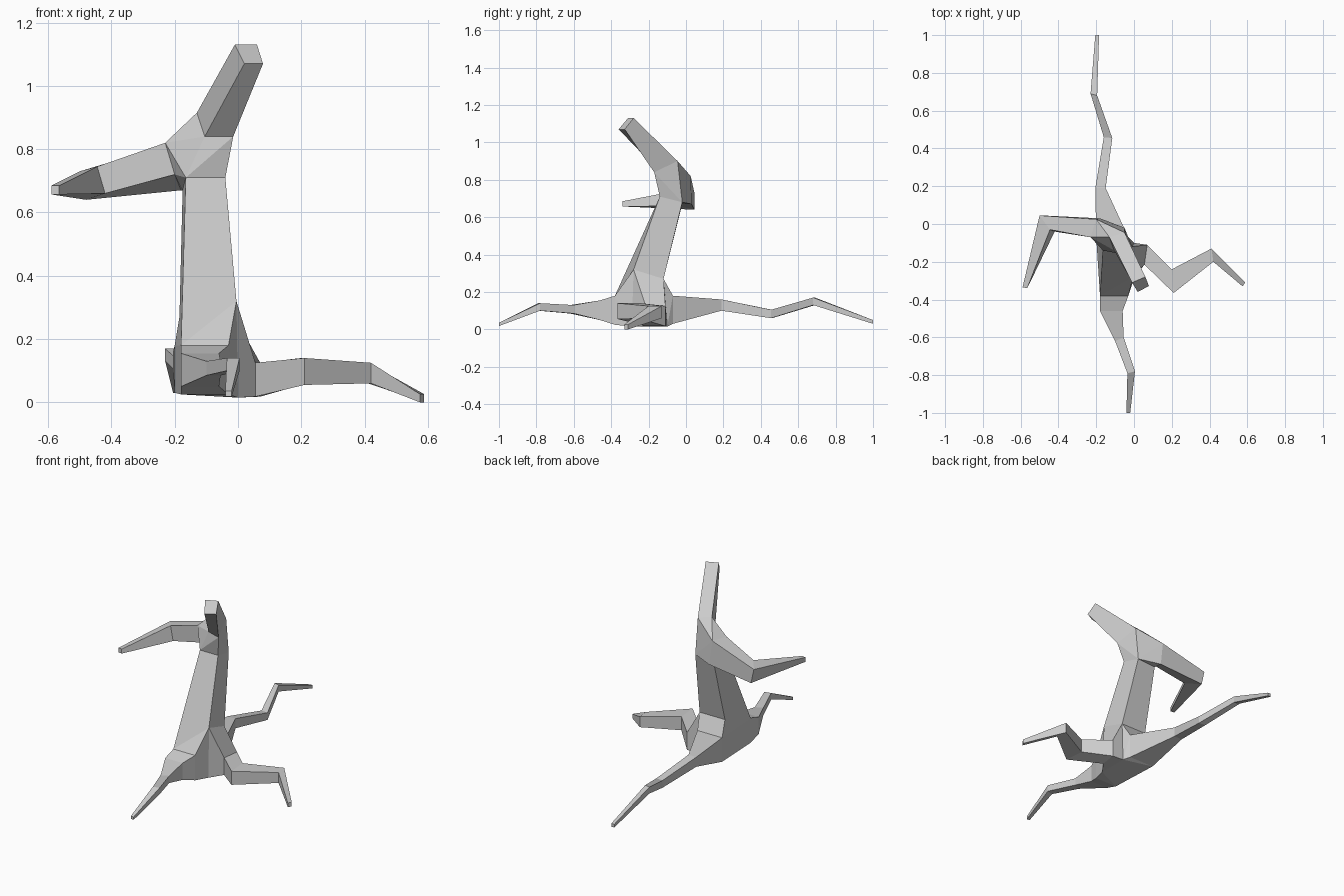
import bpy, bmesh
from mathutils import Vector

if "Cube" in bpy.data.objects:
    bpy.data.objects.remove(bpy.data.objects["Cube"])

bm = bmesh.new()
cache = {}


def vert(p):
    key = tuple(round(c, 4) for c in p)
    if key not in cache:
        cache[key] = bm.verts.new(p)
    return cache[key]


def ring(a, b, lo, hi):
    """Upright four-corner section between two plan points."""
    return [(*a, lo), (*b, lo), (*b, hi), (*a, hi)]


def limb(rings, cap=True):
    """Skin four-sided sections, closing the far end."""
    loops = [[vert(p) for p in r] for r in rings]
    for lo, hi in zip(loops, loops[1:]):
        for i in range(4):
            j = (i + 1) % 4
            bm.faces.new((lo[i], lo[j], hi[j], hi[i]))
    if cap:
        bm.faces.new(loops[-1])


def junction(ports):
    """Convex knot joining several sections, left open at each one."""
    groups = [{vert(p) for p in r} for r in ports]
    res = bmesh.ops.convex_hull(bm, input=list(set().union(*groups)))
    faces = [g for g in res['geom'] if isinstance(g, bmesh.types.BMFace)]
    shut = [f for f in faces if any(set(f.verts) <= g for g in groups)]
    bmesh.ops.delete(bm, geom=shut, context='FACES_ONLY')


# Trunk sections: front left, front right, back right, back left
trunk_low = [(-.18, -.38, .18), (-.005, -.28, .32), (-.01, -.12, .27), (-.185, -.12, .27)]
trunk_high = [(-.165, -.14, .71), (-.04, -.14, .71), (-.05, -.02, .68), (-.175, -.02, .67)]
fork = [(-.105, -.14, .84), (-.015, -.17, .84), (-.05, -.045, .90), (-.13, -.07, .915)]
top_tip = [(.02, -.36, 1.07), (.079, -.328, 1.07), (.06, -.28, 1.13), (-.01, -.31, 1.13)]

# Side branch
branch = [
    [(-.2, -.07, .72), (-.18, .03, .67), (-.2, .025, .82), (-.23, -.07, .82)],
    [(-.42, -.04, .66), (-.48, .045, .64), (-.5, .045, .73), (-.445, -.03, .745)],
    ring((-.565, -.34), (-.59, -.335), .657, .685),
]

# Roots
back_root = [
    ring((-.2, -.07), (-.03, -.07), .03, .18),
    ring((-.205, .19), (-.15, .19), .10, .16),
    ring((-.16, .46), (-.115, .455), .06, .105),
    ring((-.23, .69), (-.195, .68), .13, .17),
    ring((-.205, 1), (-.185, 1), .03, .05),
]
front_root = [
    ring((-.18, -.38), (-.03, -.38), .025, .18),
    ring((-.18, -.46), (-.06, -.46), .05, .155),
    ring((-.1, -.62), (-.055, -.6), .085, .13),
    ring((-.035, -.79), (.005, -.78), .10, .14),
    ring((-.04, -1), (-.02, -1), .018, .036),
]
side_root = [
    [(0, -.29, .015), (0, -.1, .015), trunk_low[2], trunk_low[1]],
    ring((.055, -.215), (.07, -.11), .018, .125),
    ring((.21, -.365), (.2, -.24), .055, .14),
    ring((.42, -.2), (.41, -.13), .06, .125),
    ring((.575, -.33), (.588, -.31), 0, .026),
]

junction([trunk_low, back_root[0], front_root[0], side_root[0]])
junction([trunk_high, fork, branch[0]])
limb([trunk_low, trunk_high], cap=False)
for part in ([fork, top_tip], branch, back_root, front_root, side_root):
    limb(part)

bmesh.ops.recalc_face_normals(bm, faces=bm.faces)
mesh = bpy.data.meshes.new("bare_tree")
bm.to_mesh(mesh)
bm.free()
bpy.context.collection.objects.link(bpy.data.objects.new("bare_tree", mesh))
